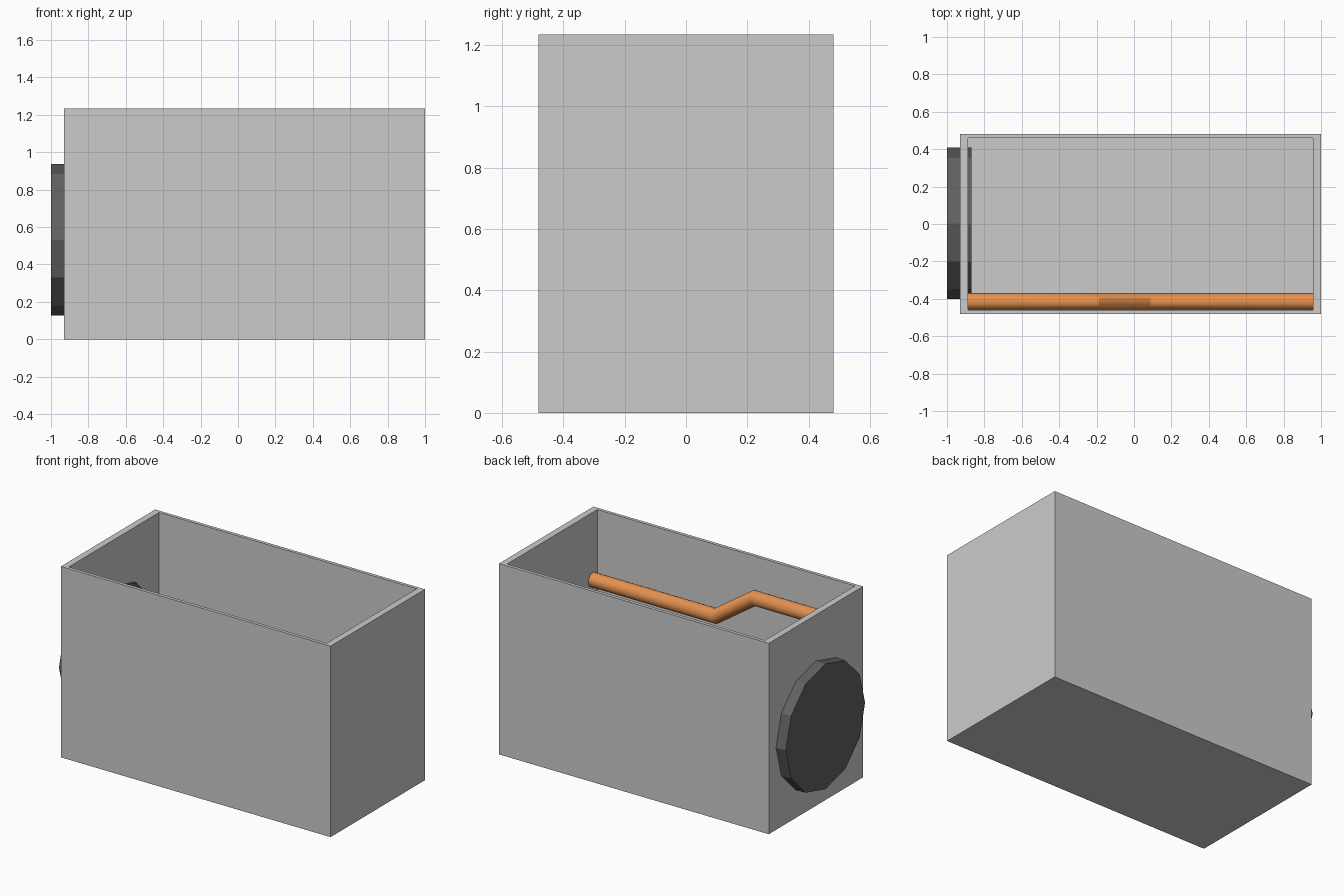
import bpy, bmesh, math
from mathutils import Vector, Matrix

if "Cube" in bpy.data.objects:
    bpy.data.objects.remove(bpy.data.objects["Cube"])


def new_object(name, bm):
    mesh = bpy.data.meshes.new(name)
    bm.to_mesh(mesh)
    bm.free()
    obj = bpy.data.objects.new(name, mesh)
    bpy.context.collection.objects.link(obj)
    return obj


# Open-topped box: inset the top face of a block and push it down to the floor
X0, X1, HALF_Y, HEIGHT = -0.93, 1.0, 0.482, 1.235
FLOOR, INSET = 0.04, 0.956
bm = bmesh.new()
centre = Vector(((X0 + X1) / 2, 0, HEIGHT / 2))
bmesh.ops.create_cube(bm, size=1, matrix=Matrix.Translation(centre)
                      @ Matrix.Diagonal((X1 - X0, 2 * HALF_Y, HEIGHT, 1)))
top = max(bm.faces, key=lambda f: f.calc_center_median().z)
bmesh.ops.inset_individual(bm, faces=[top], thickness=0.02)
for v in top.verts:
    v.co.x = centre.x + math.copysign((X1 - X0) / 2 * INSET, v.co.x - centre.x)
    v.co.y = math.copysign(HALF_Y * INSET, v.co.y)
inner = bmesh.ops.extrude_discrete_faces(bm, faces=[top])["faces"][0]
for v in inner.verts:
    v.co.z = FLOOR
bmesh.ops.recalc_face_normals(bm, faces=bm.faces)
new_object("open_box", bm)

# Twelve-sided disc set through the left wall
bm = bmesh.new()
bmesh.ops.create_cone(bm, cap_ends=True, segments=12, radius1=0.405, radius2=0.405,
                      depth=0.13, matrix=Matrix.Translation((-0.935, 0.003, 0.532))
                      @ Matrix.Rotation(math.pi / 2, 4, 'Y'))
disc = new_object("wall_disc", bm)
dark = bpy.data.materials.new("dark_grey")
dark.diffuse_color = (0.12, 0.12, 0.12, 1)
dark.use_nodes = True
dark.node_tree.nodes["Principled BSDF"].inputs["Base Color"].default_value = dark.diffuse_color
disc.data.materials.append(dark)

# Cranked pipe along the inside of the front wall, swept with mitred bends
RADIUS, SIDES, PIPE_Y = 0.045, 32, -0.415
path = [Vector((x, PIPE_Y, z)) for x, z in
        [(0.957, 0.80), (0.075, 0.80), (-0.20, 0.99), (-0.89, 0.99)]]
bm = bmesh.new()
rings = []
for i, p in enumerate(path):
    before = (p - path[i - 1]).normalized() if i else (path[1] - p).normalized()
    after = (path[i + 1] - p).normalized() if i < len(path) - 1 else before
    tangent = (before + after).normalized()
    across = Vector((0, 1, 0))
    up = across.cross(tangent) / tangent.dot(before)
    rings.append([bm.verts.new(p + RADIUS * (math.cos(a) * across + math.sin(a) * up))
                  for a in (2 * math.pi * k / SIDES for k in range(SIDES))])
for r, s in zip(rings, rings[1:]):
    for k in range(SIDES):
        n = (k + 1) % SIDES
        bm.faces.new((r[k], r[n], s[n], s[k]))
bm.faces.new(rings[0])
bm.faces.new(rings[-1])
bmesh.ops.recalc_face_normals(bm, faces=bm.faces)
pipe = new_object("cranked_pipe", bm)
copper = bpy.data.materials.new("copper_orange")
copper.diffuse_color = (0.80, 0.29, 0.08, 1)
copper.use_nodes = True
copper.node_tree.nodes["Principled BSDF"].inputs["Base Color"].default_value = copper.diffuse_color
pipe.data.materials.append(copper)
bpy.context.view_layer.objects.active = pipe
pipe.select_set(True)
bpy.ops.object.shade_smooth_by_angle(angle=math.radians(30))
